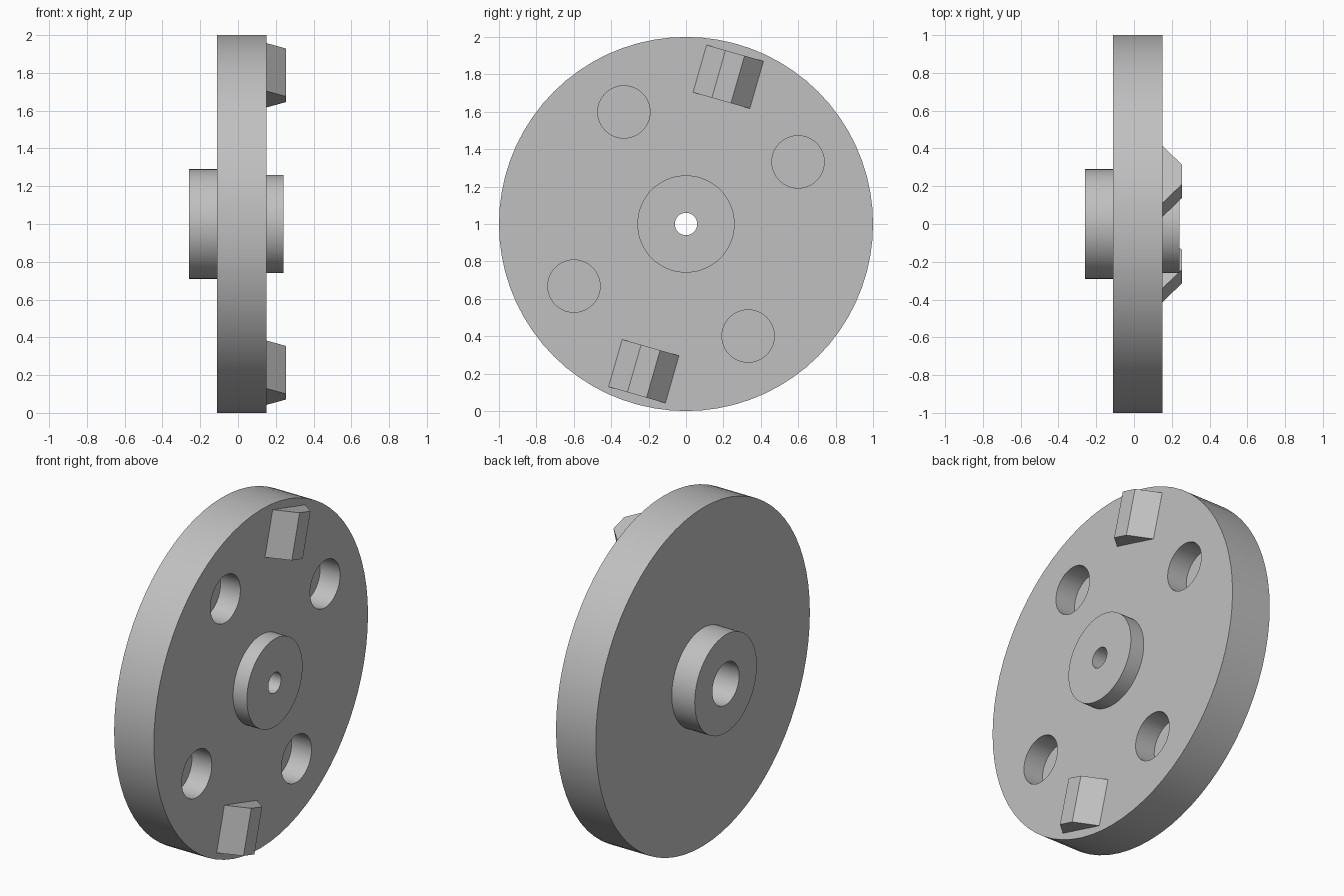
import bpy, bmesh, math
from mathutils import Matrix, Vector

cube = bpy.data.objects.get("Cube")
if cube:
    bpy.data.objects.remove(cube, do_unlink=True)

grey = bpy.data.materials.new("plain grey")
grey.use_nodes = True
colour = (0.53, 0.53, 0.53, 1)
grey.diffuse_color = colour
grey.node_tree.nodes["Principled BSDF"].inputs["Base Color"].default_value = colour

CENTRE = Vector((0, 0, 1))
FACE = 0.15                     # front face of the disc along x
TURN = math.radians(16)         # angle of the first tooth from vertical


def add_object(name, bm):
    bmesh.ops.recalc_face_normals(bm, faces=bm.faces)
    mesh = bpy.data.meshes.new(name)
    bm.to_mesh(mesh)
    bm.free()
    mesh.materials.append(grey)
    obj = bpy.data.objects.new(name, mesh)
    bpy.context.collection.objects.link(obj)
    return obj


def around(angle):
    """Place local z as the radial direction at an angle about the axle."""
    return Matrix.Translation(CENTRE) @ Matrix.Rotation(-angle, 4, 'X')


# Turned body: disc, both hubs and the stepped bore (x, radius)
profile = [(-0.26, 0.125), (-0.26, 0.29), (-0.11, 0.29), (-0.11, 1.0),
           (FACE, 1.0), (FACE, 0.26), (0.24, 0.26), (0.24, 0.06),
           (0.05, 0.06), (0.05, 0.125)]
bm = bmesh.new()
ring = [bm.verts.new((x, 0, 1 + r)) for x, r in profile]
edges = [bm.edges.new((ring[i - 1], v)) for i, v in enumerate(ring)]
bmesh.ops.spin(bm, geom=ring + edges, cent=CENTRE, axis=(1, 0, 0),
               angle=math.tau, steps=72, use_merge=True)
bmesh.ops.remove_doubles(bm, verts=bm.verts, dist=1e-5)
body = add_object("flanged_disc", bm)

# Four blind round pockets cut into the front face
bm = bmesh.new()
for k in range(4):
    place = around(TURN + math.pi / 4 + k * math.pi / 2)
    place = place @ Matrix.Translation((FACE, 0, 0.685)) @ Matrix.Rotation(math.pi / 2, 4, 'Y')
    bmesh.ops.create_cone(bm, cap_ends=True, segments=48, radius1=0.14,
                          radius2=0.14, depth=0.26, matrix=place)
cutter = add_object("pocket_cutter", bm)
cutter.hide_render = True
cutter.hide_set(True)
cut = body.modifiers.new("pockets", 'BOOLEAN')
cut.operation = 'DIFFERENCE'
cut.solver = 'EXACT'
cut.object = cutter
bpy.context.view_layer.objects.active = body
body.select_set(True)
bpy.ops.object.modifier_apply(modifier=cut.name)
bpy.data.objects.remove(cutter, do_unlink=True)
bpy.ops.object.shade_smooth_by_angle(angle=math.radians(30))

# Two opposite drive teeth with sloped flanks
for name, angle in (("upper_tooth", TURN), ("lower_tooth", TURN + math.pi)):
    bm = bmesh.new()
    outline = [(FACE, -0.158), (0.255, -0.053), (0.255, 0.053), (FACE, 0.158)]
    base = bm.faces.new([bm.verts.new((x, y, 0.687)) for x, y in outline])
    extruded = bmesh.ops.extrude_face_region(bm, geom=[base])["geom"]
    top = [v for v in extruded if isinstance(v, bmesh.types.BMVert)]
    bmesh.ops.translate(bm, verts=top, vec=(0, 0, 0.264))
    bm.transform(around(angle))
    add_object(name, bm)
